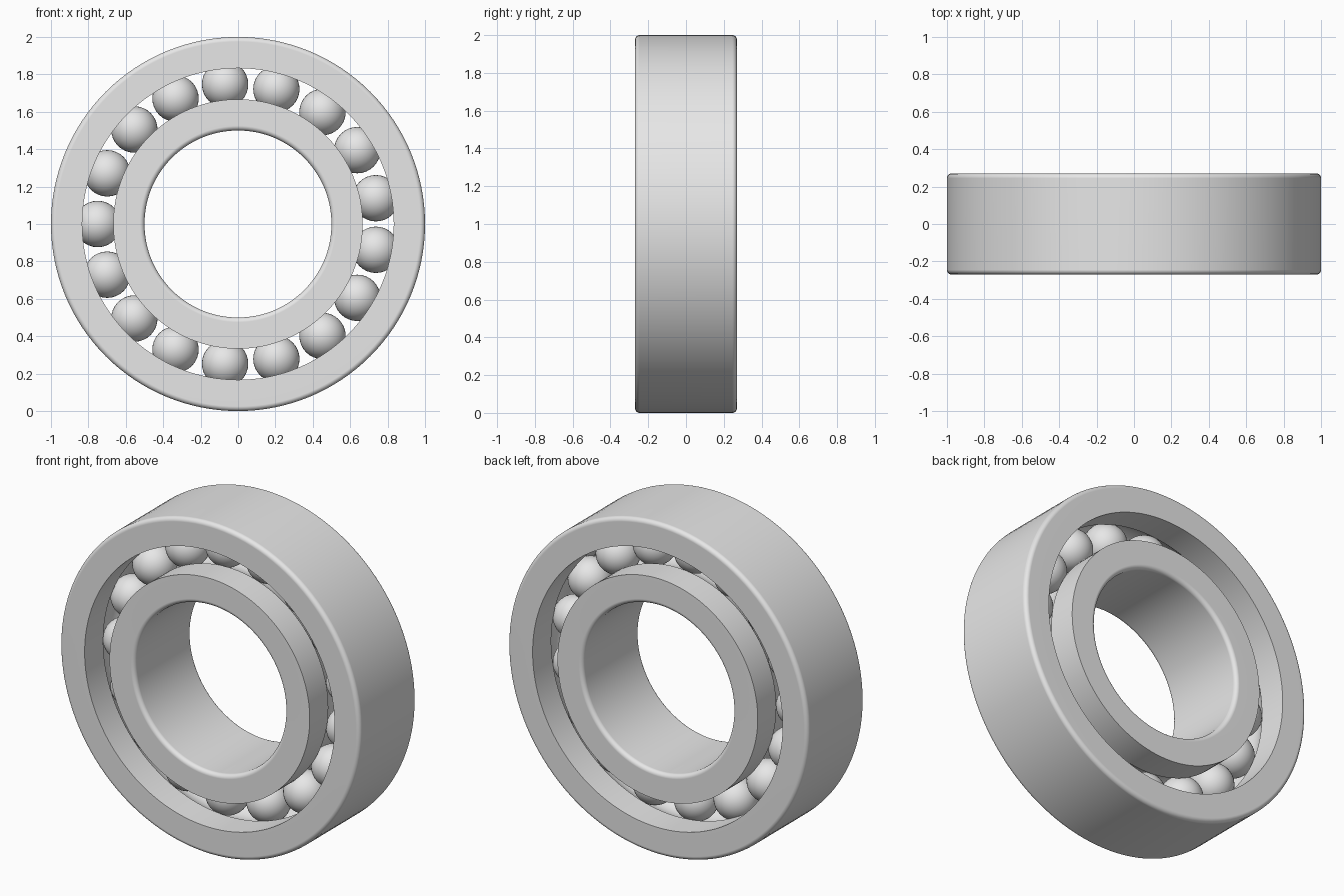
import bpy, bmesh, math
from mathutils import Matrix, Vector

cube = bpy.data.objects.get("Cube")
if cube:
    bpy.data.objects.remove(cube, do_unlink=True)

HALF_W = 0.27       # half the bearing width
PITCH = 0.75        # radius of the circle of ball centres
BALL_R = 0.124
GAP = 0.083         # from pitch circle to each ring's land
FILLET = 0.025
BALLS = 17
SEGMENTS = 128
CENTRE = Vector((0, 0, 1))

steel = bpy.data.materials.new("steel_grey")
steel.use_nodes = True
GREY = (0.8, 0.8, 0.8, 1)
steel.diffuse_color = GREY
steel.node_tree.nodes["Principled BSDF"].inputs["Base Color"].default_value = GREY


def finish(name, bm):
    """Turn a bmesh into a smooth, sharp-edged steel object."""
    bmesh.ops.recalc_face_normals(bm, faces=bm.faces)
    mesh = bpy.data.meshes.new(name)
    bm.to_mesh(mesh)
    bm.free()
    mesh.materials.append(steel)
    mesh.shade_smooth()
    mesh.set_sharp_from_angle(angle=math.radians(35))
    obj = bpy.data.objects.new(name, mesh)
    bpy.context.collection.objects.link(obj)
    return obj


def arc(r, y, radius, start, end, steps):
    """Points (radius, y) along an arc, angles in degrees."""
    angles = [math.radians(start + (end - start) * i / steps) for i in range(steps + 1)]
    return [(r + radius * math.cos(a), y + radius * math.sin(a)) for a in angles]


def race(name, rim, side):
    """Ring with a filleted rim and a ball groove; side is +1 outer, -1 inner."""
    land = PITCH + side * GAP
    groove = BALL_R + 0.001
    half = math.degrees(math.acos(GAP / groove))
    r, y = rim - side * FILLET, HALF_W - FILLET
    # The profile is laid out for the outer ring and mirrored for the inner
    profile = [(land, -HALF_W)]
    profile += [(r + side * p, q) for p, q in arc(0, -y, FILLET, -90, 0, 6)]
    profile += [(r + side * p, q) for p, q in arc(0, y, FILLET, 0, 90, 6)]
    profile += [(land, HALF_W)]
    profile += [(PITCH + side * p, q) for p, q in arc(0, 0, groove, half, -half, 12)]

    bm = bmesh.new()
    loops = []
    for i in range(SEGMENTS):
        a = math.tau * i / SEGMENTS
        loops.append([bm.verts.new(CENTRE + Vector((p * math.cos(a), q, p * math.sin(a))))
                      for p, q in profile])
    n = len(profile)
    for i, loop in enumerate(loops):
        nxt = loops[(i + 1) % SEGMENTS]
        for j in range(n):
            k = (j + 1) % n
            bm.faces.new((loop[j], loop[k], nxt[k], nxt[j]))
    obj = finish(name, bm)
    # Keep the side faces shading flat beside the fillets
    mod = obj.modifiers.new("flat_sides", "WEIGHTED_NORMAL")
    mod.keep_sharp = True


# Two races
race("outer_ring", 1.0, 1)
race("inner_ring", 0.5, -1)

# Balls, evenly spaced, one of them exactly on the right (-x)
for i in range(BALLS):
    a = math.pi + math.tau * i / BALLS
    pos = CENTRE + PITCH * Vector((math.cos(a), 0, math.sin(a)))
    bm = bmesh.new()
    bmesh.ops.create_uvsphere(bm, u_segments=32, v_segments=20, radius=BALL_R,
                              matrix=Matrix.Rotation(math.pi / 2, 4, "X"))
    finish(f"ball_{i + 1}", bm).location = pos
